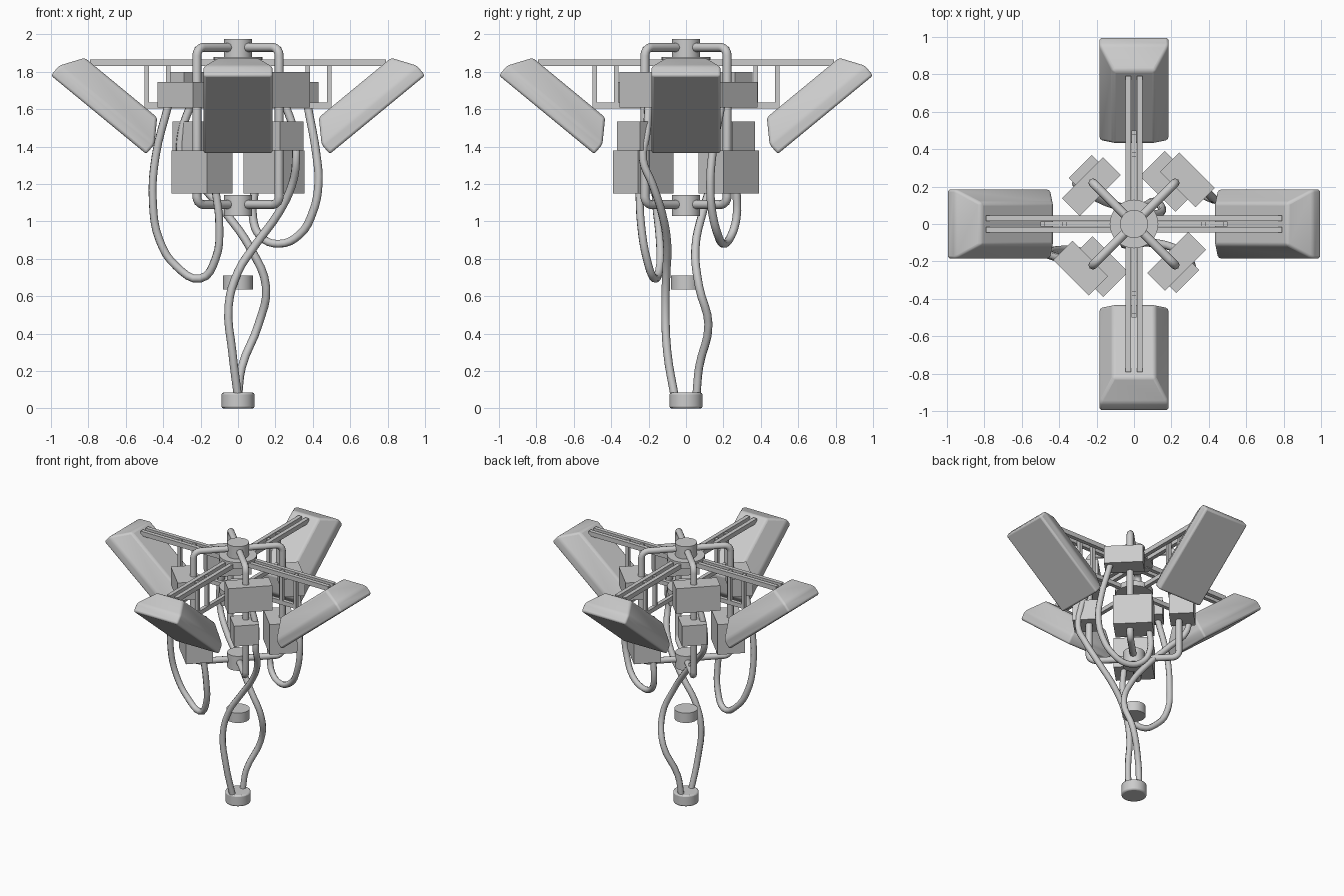
import bpy, bmesh, math
from mathutils import Vector, Matrix

cube = bpy.data.objects.get("Cube")
if cube:
    bpy.data.objects.remove(cube, do_unlink=True)

grey = bpy.data.materials.new("plain_grey")
grey.use_nodes = True
grey.diffuse_color = (0.6, 0.6, 0.6, 1)
grey.node_tree.nodes["Principled BSDF"].inputs["Base Color"].default_value = (0.6, 0.6, 0.6, 1)


def add(name, data, matrix=Matrix()):
    data.materials.append(grey)
    ob = bpy.data.objects.new(name, data)
    ob.matrix_world = matrix
    bpy.context.collection.objects.link(ob)
    return ob


def mesh_from(name, bm, matrix=Matrix()):
    bmesh.ops.recalc_face_normals(bm, faces=bm.faces[:])
    me = bpy.data.meshes.new(name)
    bm.to_mesh(me)
    bm.free()
    return add(name, me, matrix)


def box(name, size, loc, matrix=Matrix()):
    bm = bmesh.new()
    bmesh.ops.create_cube(bm, size=1)
    bmesh.ops.scale(bm, vec=size, verts=bm.verts)
    bmesh.ops.translate(bm, vec=loc, verts=bm.verts)
    return mesh_from(name, bm, matrix)


def bevel(ob, width, segments=2):
    mod = ob.modifiers.new("soft_edges", "BEVEL")
    mod.width, mod.segments = width, segments
    mod.limit_method, mod.angle_limit = "ANGLE", math.radians(25)


def smooth(ob):
    bpy.ops.object.select_all(action="DESELECT")
    ob.select_set(True)
    bpy.context.view_layer.objects.active = ob
    bpy.ops.object.shade_smooth_by_angle(angle=math.radians(35))


def cylinder(name, radius, z0, z1, soft=0.0):
    bm = bmesh.new()
    bmesh.ops.create_cone(bm, cap_ends=True, segments=32, radius1=radius,
                          radius2=radius, depth=z1 - z0)
    ob = mesh_from(name, bm, Matrix.Translation((0, 0, (z0 + z1) / 2)))
    if soft:
        bevel(ob, soft)
    smooth(ob)


def tube(name, points, radius, kind, matrix=Matrix()):
    cu = bpy.data.curves.new(name, "CURVE")
    cu.dimensions = "3D"
    cu.bevel_depth, cu.bevel_resolution = radius, 2
    cu.use_fill_caps = True
    cu.resolution_u = 4
    if kind == "BEZIER":
        sp = cu.splines.new("BEZIER")
        sp.bezier_points.add(len(points) - 1)
        for bp, p in zip(sp.bezier_points, points):
            bp.co = p
            bp.handle_left_type = bp.handle_right_type = "AUTO"
    else:
        sp = cu.splines.new("POLY")
        sp.points.add(len(points) - 1)
        for sp_point, p in zip(sp.points, points):
            sp_point.co = (*p, 1)
    sp.use_smooth = True
    return add(name, cu, matrix)


def turn(degrees):
    return Matrix.Rotation(math.radians(degrees), 4, "Z")


# Central hubs, discs and hanging caps
cylinder("top_hub", 0.075, 1.88, 1.975)
cylinder("top_disc", 0.13, 1.835, 1.88)
cylinder("lower_disc", 0.13, 1.60, 1.64)
cylinder("bottom_hub", 0.075, 1.03, 1.14)
cylinder("middle_cap", 0.08, 0.635, 0.71)
cylinder("bottom_cap", 0.088, 0.0, 0.085, 0.01)


# Lamp housing: straight rim then a tapered back, built along the tilted face
def lamp_head(matrix):
    outer, inner = Vector((1.0, 0, 1.78)), Vector((0.49, 0, 1.36))
    along = (inner - outer).normalized()
    back = Vector((along.z, 0, -along.x))
    middle, half = (outer + inner) / 2, (inner - outer).length / 2
    bm = bmesh.new()
    rings = []
    for depth, length, width in ((0, half, 0.185), (0.068, half, 0.185), (0.188, half - 0.08, 0.112)):
        rings.append([bm.verts.new(middle + back * depth + along * (length * a) + Vector((0, width * b, 0)))
                      for a, b in ((-1, -1), (1, -1), (1, 1), (-1, 1))])
    bm.faces.new(rings[0])
    bm.faces.new(rings[-1])
    for lo, hi in zip(rings, rings[1:]):
        for i in range(4):
            j = (i + 1) % 4
            bm.faces.new((lo[i], lo[j], hi[j], hi[i]))
    ob = mesh_from("lamp_head", bm, matrix)
    bevel(ob, 0.014, 3)
    smooth(ob)


# Four arms, each a twin rail over a short strut with two posts
for quarter in range(4):
    m = turn(90 * quarter)
    lamp_head(m)
    for side in (-1, 1):
        box("arm_rail", (0.71, 0.03, 0.035), (0.435, side * 0.03, 1.848), m)
    box("arm_strut", (0.42, 0.028, 0.032), (0.29, 0, 1.62), m)
    for x in (0.372, 0.488):
        box("arm_post", (0.024, 0.028, 0.25), (x, 0, 1.735), m)

# Four bent frame pipes on the diagonals
reach, low, high, bend = 0.311, 1.09, 1.93, 0.045
for quarter in range(4):
    path = [(0, 0, high)]
    for cz, start in ((high - bend, 90), (low + bend, 0)):
        for step in range(5):
            a = math.radians(start - 22.5 * step)
            path.append((reach - bend + bend * math.cos(a), 0, cz + bend * math.sin(a)))
    path.append((0, 0, low))
    tube("frame_pipe", path, 0.024, "POLY", turn(45 + 90 * quarter))

# Equipment boxes on the pipes: radius, sideways shift, depth, width, bottom, top
boxes = {
    "upper_wide_box": (45, 0.368, -0.035, 0.145, 0.27, 1.61, 1.745),
    "lower_large_box": (45, 0.298, 0.025, 0.19, 0.27, 1.15, 1.38),
    "upper_tall_box": (-45, 0.302, 0.02, 0.135, 0.31, 1.61, 1.80),
    "lower_small_box": (-45, 0.335, -0.014, 0.17, 0.175, 1.38, 1.535),
}
for name, (angle, r, shift, depth, width, z0, z1) in boxes.items():
    for half_turn in (0, 180):
        box(name, (depth, width, z1 - z0), (r, shift, (z0 + z1) / 2), turn(angle + half_turn))

# Hanging cables
cables = {
    "long_loop_cable": [(-0.37, -0.19, 1.63), (-0.44, -0.17, 1.35), (-0.455, -0.16, 1.1),
                        (-0.42, -0.14, 0.9), (-0.33, -0.14, 0.76), (-0.2, -0.17, 0.695),
                        (-0.12, -0.21, 0.8), (-0.1, -0.24, 0.98), (-0.12, -0.25, 1.17)],
    "short_loop_cable": [(0.37, 0.19, 1.63), (0.42, 0.14, 1.35), (0.43, 0.13, 1.2),
                         (0.4, 0.14, 1.05), (0.33, 0.17, 0.93), (0.22, 0.2, 0.88),
                         (0.12, 0.24, 0.92), (0.08, 0.27, 1.02), (0.09, 0.27, 1.17)],
    "front_drop_cable": [(0.25, -0.2, 1.63), (0.3, -0.21, 1.48), (0.31, -0.23, 1.33),
                         (0.29, -0.18, 1.2), (0.22, -0.13, 1.05), (0.09, -0.1, 0.87),
                         (0, -0.105, 0.73), (-0.05, -0.11, 0.55), (-0.03, -0.1, 0.3), (0, -0.06, 0.06)],
    "back_drop_cable": [(-0.25, 0.2, 1.63), (-0.3, 0.21, 1.48), (-0.3, 0.21, 1.33),
                        (-0.2, 0.14, 1.2), (-0.07, 0.09, 1.05), (0.07, 0.05, 0.85),
                        (0.15, 0.07, 0.65), (0.11, 0.12, 0.45), (0.02, 0.07, 0.22), (0, 0.055, 0.06)],
}
for name, points in cables.items():
    tube(name, points, 0.022, "BEZIER")
